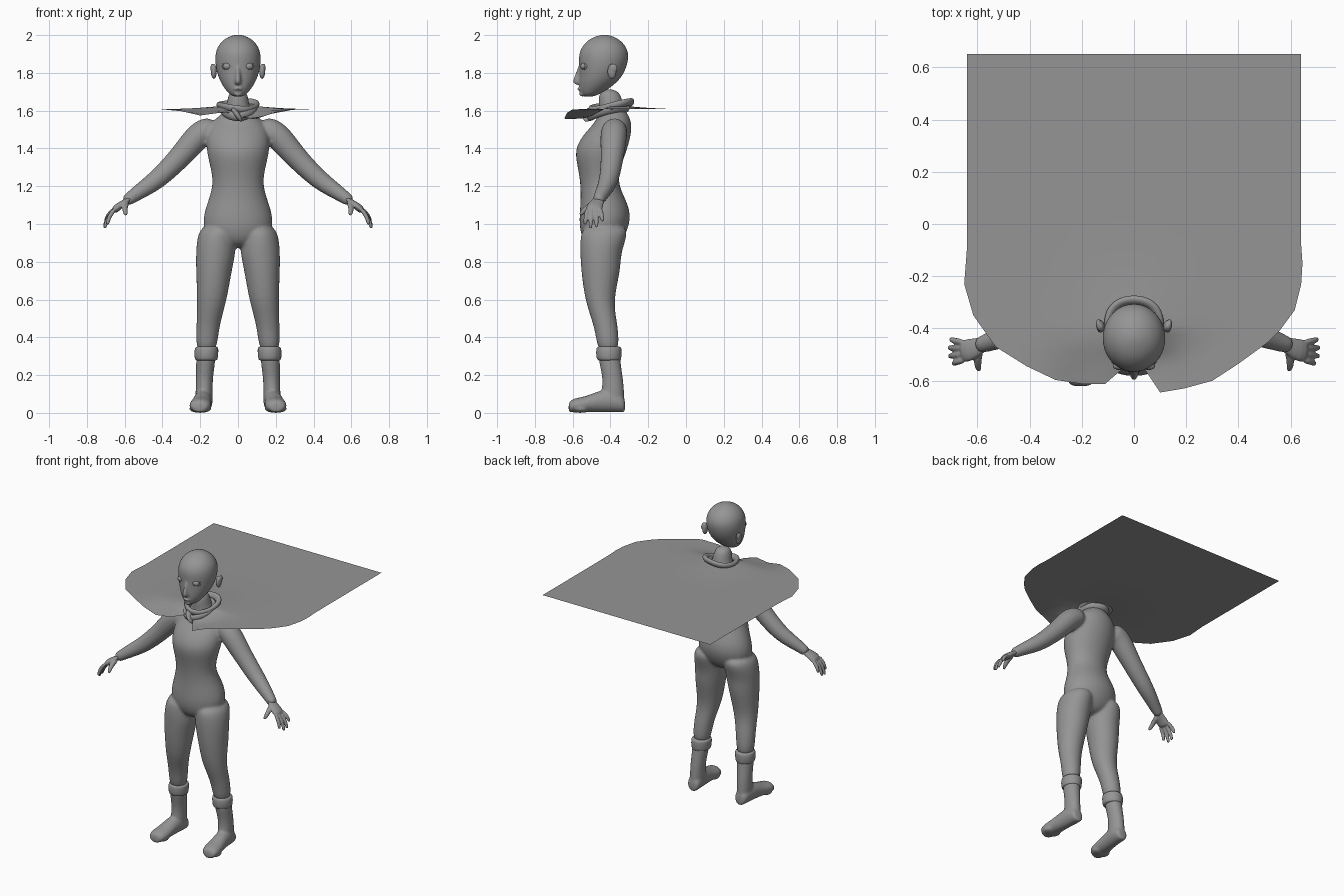
import bpy, bmesh, math
from mathutils import Vector

grey = bpy.data.materials.new("plain grey")
grey.diffuse_color = (0.3, 0.3, 0.3, 1)
N = 16


def finish(name, bm, subsurf=0, voxel=0, smooth=0):
    """Turn a bmesh into a smooth shaded object with rounding modifiers."""
    bmesh.ops.recalc_face_normals(bm, faces=bm.faces)
    for f in bm.faces:
        f.smooth = True
    me = bpy.data.meshes.new(name)
    bm.to_mesh(me)
    bm.free()
    me.materials.append(grey)
    ob = bpy.data.objects.new(name, me)
    bpy.context.collection.objects.link(ob)
    if subsurf:
        m = ob.modifiers.new("round", 'SUBSURF')
        m.levels = m.render_levels = subsurf
    if voxel:
        m = ob.modifiers.new("merge", 'REMESH')
        m.mode, m.voxel_size, m.use_smooth_shade = 'VOXEL', voxel, True
    if smooth:
        m = ob.modifiers.new("relax", 'SMOOTH')
        m.factor, m.iterations = 0.5, smooth
    return ob


def loft(bm, sections, closed=False):
    """Skin elliptical sections given as (centre, half axis, half axis)."""
    rings = []
    for c, a, b in sections:
        rings.append([bm.verts.new(Vector(c) + Vector(a) * math.cos(t) + Vector(b) * math.sin(t))
                      for t in (2 * math.pi * i / N for i in range(N))])
    pairs = list(zip(rings, rings[1:])) + ([(rings[-1], rings[0])] if closed else [])
    for r, s in pairs:
        for i in range(N):
            j = (i + 1) % N
            bm.faces.new((r[i], r[j], s[j], s[i]))
    if not closed:
        bm.faces.new(rings[0])
        bm.faces.new(rings[-1])


def stack(bm, rows):
    """Horizontal sections: x centre, z, half width, front y, back y."""
    loft(bm, [((x, (f + b) / 2, z), (w, 0, 0), (0, (b - f) / 2, 0)) for x, z, w, f, b in rows])


def tube(bm, rows, flat=1.0):
    """Round limb through points (x, y, z, radius)."""
    p = [Vector(r[:3]) for r in rows]
    out = []
    for i, r in enumerate(rows):
        d = (p[min(i + 1, len(p) - 1)] - p[max(i - 1, 0)]).normalized()
        a = d.cross(Vector((0, 1, 0))).normalized()
        out.append((p[i], a * r[3] * flat, d.cross(a) * r[3]))
    loft(bm, out)


def ball(bm, centre, size):
    vs = bmesh.ops.create_uvsphere(bm, u_segments=16, v_segments=10, radius=1)["verts"]
    for v in vs:
        v.co = Vector(centre) + Vector([a * b for a, b in zip(v.co, size)])


# Body: torso, legs and arms merged into one skin
bm = bmesh.new()
stack(bm, [(0, .87, .10, -.52, -.37), (0, .95, .185, -.565, -.31), (0, 1.04, .19, -.568, -.287),
           (0, 1.12, .162, -.56, -.31), (0, 1.21, .132, -.56, -.36), (0, 1.30, .148, -.575, -.345),
           (0, 1.39, .172, -.595, -.31), (0, 1.47, .17, -.55, -.288), (0, 1.53, .15, -.49, -.285),
           (0, 1.575, .10, -.465, -.30), (0, 1.61, .058, -.46, -.33), (0, 1.72, .055, -.47, -.345)])
for s in (-1, 1):
    stack(bm, [(s * .105, 1.0, .09, -.55, -.30), (s * .115, .92, .105, -.563, -.315),
               (s * .118, .84, .107, -.562, -.343), (s * .128, .75, .096, -.557, -.345),
               (s * .137, .6, .08, -.537, -.382), (s * .153, .5, .066, -.502, -.368),
               (s * .163, .42, .061, -.48, -.355), (s * .168, .31, .052, -.465, -.355)])
    tube(bm, [(s * .11, -.375, 1.51, .06), (s * .18, -.38, 1.495, .072), (s * .235, -.385, 1.44, .071),
              (s * .305, -.39, 1.355, .061), (s * .42, -.405, 1.24, .054), (s * .5, -.43, 1.185, .045),
              (s * .575, -.46, 1.135, .034), (s * .6, -.465, 1.115, .03)])
finish("body", bm, 2, .009, 4)

# Head with brow, nose, lips and chin
bm = bmesh.new()
stack(bm, [(0, 1.672, .028, -.545, -.49), (0, 1.70, .06, -.562, -.43), (0, 1.74, .088, -.568, -.375),
           (0, 1.78, .108, -.568, -.335), (0, 1.84, .123, -.568, -.308), (0, 1.90, .124, -.572, -.298),
           (0, 1.945, .108, -.55, -.318), (0, 1.978, .076, -.515, -.352), (0, 1.995, .042, -.475, -.388),
           (0, 2.002, .012, -.445, -.42)])
stack(bm, [(0, 1.85, .012, -.57, -.52), (0, 1.80, .014, -.582, -.52), (0, 1.755, .02, -.605, -.52),
           (0, 1.735, .015, -.59, -.53)])
ball(bm, (0, -.56, 1.715), (.024, .016, .010))
ball(bm, (0, -.55, 1.688), (.022, .016, .014))
finish("head", bm, 2, .007, 3)

for s, side in ((-1, "left"), (1, "right")):
    # Eyeball inside a raised lid rim
    bm = bmesh.new()
    ball(bm, (s * .056, -.543, 1.835), (.025, .016, .018))
    loft(bm, [((s * .056 + .027 * math.cos(t), -.553 + abs(.014 * (1 + s * math.cos(t))) * .9,
                1.835 + .019 * math.sin(t)), (.004 * math.cos(t), 0, .004 * math.sin(t)), (0, .006, 0))
              for t in (math.tau * i / 20 for i in range(20))], closed=True)
    finish(side + "_eye", bm)

    # Ear shell
    bm = bmesh.new()
    ball(bm, (s * .128, -.392, 1.808), (.016, .024, .040))
    ball(bm, (s * .136, -.385, 1.825), (.010, .022, .024))
    finish(side + "_ear", bm, 0, .004, 3)

    # Hand: palm, four fingers and thumb
    bm = bmesh.new()
    tube(bm, [(s * .565, -.455, 1.14, .03), (s * .595, -.468, 1.118, .034), (s * .635, -.485, 1.092, .046),
              (s * .662, -.488, 1.065, .044)], .45)
    for y0, y1, x, z in ((-.522, -.535, .69, .995), (-.499, -.506, .705, .975),
                         (-.475, -.474, .707, .98), (-.453, -.442, .70, 1.012)):
        tube(bm, [(s * .648, y0, 1.085, .012), (s * (.66 + x) / 2 + s * .008, (y0 + y1) / 2, (1.075 + z) / 2 + .005, .0125),
                  (s * x, y1, z + .01, .010), (s * x, y1, z, .006)])
    tube(bm, [(s * .59, -.475, 1.115, .018), (s * .60, -.52, 1.09, .016), (s * .597, -.55, 1.062, .013),
              (s * .592, -.562, 1.045, .008)])
    finish(side + "_hand", bm, 1, .005, 2)

    # Boot: shaft and foot
    bm = bmesh.new()
    stack(bm, [(s * .168, .33, .054, -.468, -.348), (s * .172, .26, .051, -.46, -.345),
               (s * .178, .18, .045, -.44, -.332), (s * .18, .10, .046, -.45, -.325), (s * .18, .03, .046, -.46, -.325)])
    loft(bm, [((s * x, y, h / 2 + .006), (w, 0, 0), (0, 0, h / 2 + .004)) for y, x, w, h in
              ((-.322, .18, .03, .06), (-.335, .18, .045, .09), (-.40, .183, .05, .12), (-.47, .19, .05, .105),
               (-.53, .196, .057, .078), (-.58, .2, .06, .07), (-.61, .203, .05, .06), (-.622, .204, .03, .04))])
    ball(bm, (s * .2, -.56, .02), (.06, .05, .02))
    finish(side + "_boot", bm, 2, .008, 3)

    # Turned cuff at the boot top
    bm = bmesh.new()
    stack(bm, [(s * .168, .275, .052, -.46, -.35), (s * .168, .282, .062, -.474, -.342), (s * .168, .315, .065, -.478, -.339),
               (s * .166, .345, .064, -.476, -.34), (s * .166, .353, .055, -.468, -.348)])
    finish(side + "_boot_cuff", bm, 2)

# Scarf: two tilted, uneven wraps and a short front fold
bm = bmesh.new()
for rx, ry, cy, z, tilt, h, ph in ((.096, .104, -.39, 1.625, .018, .020, 0), (.082, .10, -.415, 1.597, .022, .024, 1.5)):
    rows = []
    for i in range(28):
        t = math.tau * i / 28
        k = 1 + .05 * math.sin(3 * t + ph)
        c, q = math.cos(t), math.sin(t)
        rows.append(((rx * k * c, cy + ry * k * q, z + tilt * q + .006 * math.sin(2 * t + ph)),
                     (.018 * c, .018 * q, .006), (0, 0, h)))
    loft(bm, rows, closed=True)
tube(bm, [(-.03, -.49, 1.61, .03), (.0, -.525, 1.575, .035), (.02, -.53, 1.54, .012)], .5)
finish("scarf", bm, 1)

# Cape: flat sheet fanned out from the neck, open and drooping at the front
rim = [(.03, -.54), (.10, -.645), (.19, -.63), (.30, -.60), (.40, -.535), (.51, -.455), (.56, -.405), (.615, -.33),
       (.64, -.23), (.645, -.15), (.64, -.08), (.64, .2), (.64, .65), (.3, .65), (0, .65), (-.3, .65),
       (-.64, .65), (-.64, .2), (-.64, -.1), (-.65, -.23), (-.615, -.35), (-.53, -.47), (-.41, -.545),
       (-.30, -.597), (-.2, -.612), (-.11, -.612), (-.05, -.56)]
neck = Vector((0, -.41))
bm = bmesh.new()
grid = []
for p in rim:
    p = Vector(p)
    d = (p - neck).normalized()
    start = neck + d * .085
    row = []
    for k in range(9):
        q = start.lerp(p, (k / 8) ** 1.5)
        r = (q - neck).length
        droop = .06 * math.exp(-((q.x - .06) / .13) ** 2) * max(0, min(1, (-.40 - q.y) / .12))
        droop += .035 * math.exp(-((q.x + .2) / .1) ** 2) * max(0, min(1, (-.45 - q.y) / .16))
        row.append(bm.verts.new((q.x, q.y, 1.608 + .02 * math.exp(-(r / .2) ** 2) - droop)))
    grid.append(row)
for a, b in zip(grid, grid[1:]):
    for k in range(8):
        bm.faces.new((a[k], a[k + 1], b[k + 1], b[k]))
finish("cape", bm)
